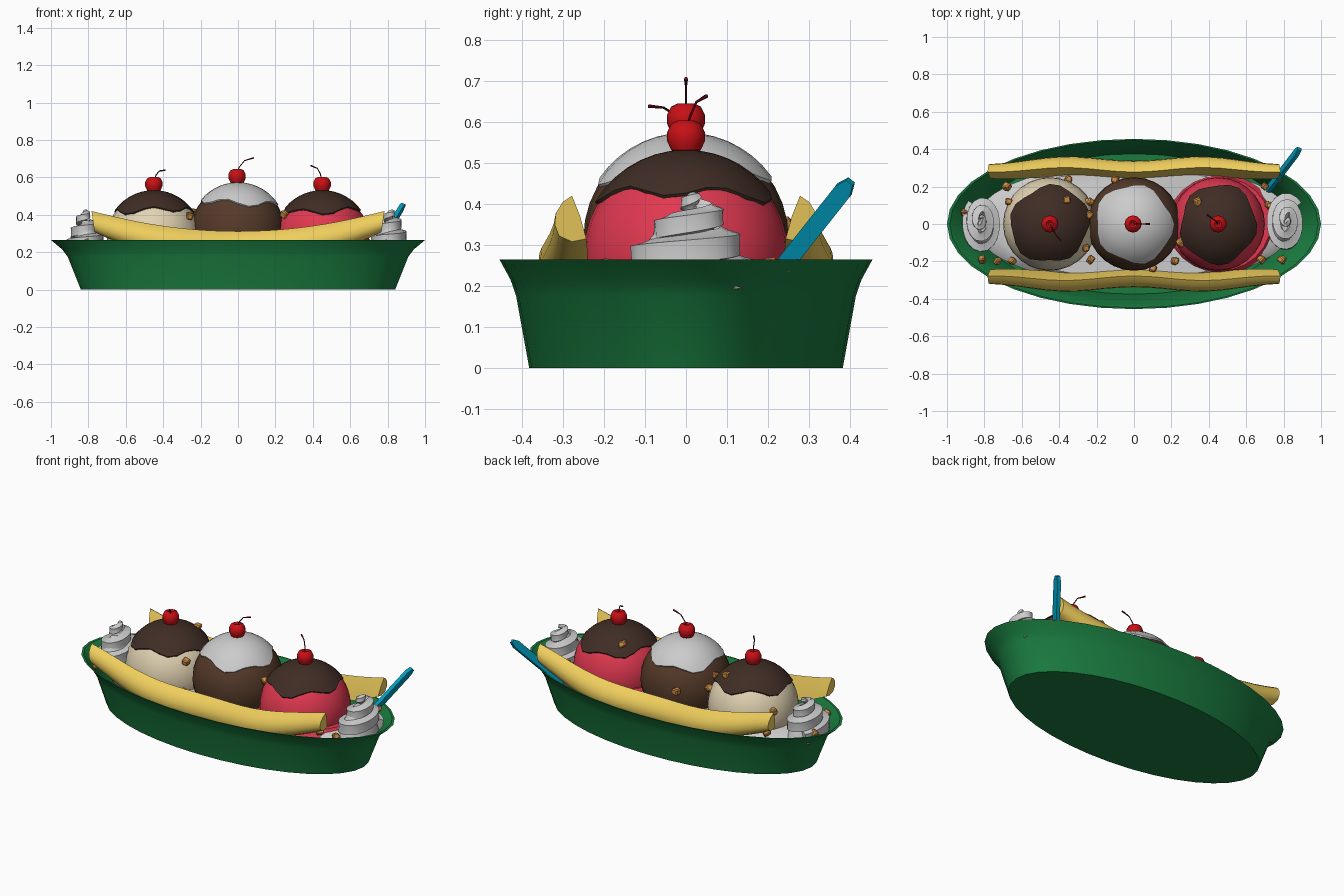
import bpy, bmesh, random
from math import sin, cos, pi, radians, sqrt
from mathutils import Vector, Matrix

if "Cube" in bpy.data.objects:
    bpy.data.objects.remove(bpy.data.objects["Cube"])

random.seed(4)


def material(name, rgb):
    m = bpy.data.materials.new(name)
    m.diffuse_color = (*rgb, 1)
    m.use_nodes = True
    m.node_tree.nodes["Principled BSDF"].inputs["Base Color"].default_value = m.diffuse_color
    return m


GREEN = material("green", (0.01, 0.20, 0.05))
YELLOW = material("yellow", (0.87, 0.62, 0.11))
CREAM = material("vanilla", (0.76, 0.65, 0.45))
BROWN = material("chocolate", (0.09, 0.042, 0.022))
DARK = material("fudge", (0.05, 0.026, 0.018))
PINK = material("strawberry", (0.75, 0.04, 0.08))
RED = material("cherry_red", (0.58, 0.005, 0.008))
STEM = material("stem_red", (0.12, 0.005, 0.01))
BLUE = material("blue", (0.0, 0.34, 0.52))
NUT = material("nut", (0.62, 0.27, 0.06))


def finish(bm, name, mat=None, angle=40):
    bmesh.ops.recalc_face_normals(bm, faces=bm.faces)
    me = bpy.data.meshes.new(name)
    bm.to_mesh(me)
    bm.free()
    ob = bpy.data.objects.new(name, me)
    bpy.context.collection.objects.link(ob)
    if mat:
        me.materials.append(mat)
    if angle:
        bpy.ops.object.select_all(action='DESELECT')
        ob.select_set(True)
        bpy.context.view_layer.objects.active = ob
        bpy.ops.object.shade_smooth_by_angle(angle=radians(angle))
    return ob


def skin(name, rings, mat=None, angle=40):
    """Bridge a list of equal-length point rings and cap both ends."""
    bm = bmesh.new()
    vs = [[bm.verts.new(p) for p in ring] for ring in rings]
    n = len(vs[0])
    for a, b in zip(vs, vs[1:]):
        for i in range(n):
            j = (i + 1) % n
            bm.faces.new((a[i], a[j], b[j], b[i]))
    bm.faces.new(vs[0])
    bm.faces.new(vs[-1])
    return finish(bm, name, mat, angle)


def ellipse(rx, ry, z, n=36, cx=0.0):
    return [(cx + rx * cos(2 * pi * i / n), ry * sin(2 * pi * i / n), z) for i in range(n)]


def tube(name, path, radii, n, mat=None, ridge=0.0, angle=40):
    """Sweep a round or ridged section along a path."""
    rings = []
    for k, p in enumerate(path):
        t = (path[min(k + 1, len(path) - 1)] - path[max(k - 1, 0)]).normalized()
        u = t.cross(Vector((0.01, 0.02, 1))).normalized()
        v = t.cross(u)
        ring = []
        for i in range(n):
            a = 2 * pi * i / n
            r = radii[k] * (1 + (ridge if i % 2 else -ridge))
            ring.append(p + r * (u * cos(a) + v * sin(a)))
        rings.append(ring)
    return skin(name, rings, mat, angle)


# Boat-shaped dish, hollow
profile = [(0.84, 0), (0.91, 0.175), (0.94, 0.215), (1.0, 0.265),
           (0.985, 0.265), (0.925, 0.215), (0.89, 0.17), (0.825, 0.025)]
skin("dish", [ellipse(r, r * 0.455, z) for r, z in profile], GREEN, 35)

# Cream bed and melted puddle
skin("cream_bed", [ellipse(0.74, 0.27, 0.03), ellipse(0.86, 0.33, 0.19),
                   ellipse(0.80, 0.29, 0.225)])
skin("melted_puddle", [ellipse(0.30, 0.27, 0.2, 24, 0.46),
                       ellipse(0.27, 0.25, 0.24, 24, 0.46)], PINK)

# Scoops with wavy sauce caps
R = 0.25
SCOOPS = [("left", -0.45, 0.275, CREAM, DARK, 0.3),
          ("middle", 0.0, 0.317, BROWN, None, 1.7),
          ("right", 0.45, 0.275, PINK, DARK, 2.6)]


def sauce(name, x, z, mat, phase):
    n, rings = 24, []
    steps = [(t / 7, R + 0.007) for t in range(1, 8)] + [(1.03, R - 0.01)]
    for t, r in steps:
        ring = []
        for i in range(n):
            a = 2 * pi * i / n
            edge = radians(54 + 4 * sin(5 * a + phase) + 2.5 * sin(2 * a + 2 * phase))
            th = edge * t
            ring.append((x + r * sin(th) * cos(a), r * sin(th) * sin(a), z + r * cos(th)))
        rings.append(ring)
    skin(name, rings, mat)


# Cherry stem paths as offsets from the cherry centre
STEMS = {"left": [(0, 0, 0.02), (0.012, -0.02, 0.05), (0.03, -0.055, 0.072), (0.06, -0.09, 0.075)],
         "middle": [(0, 0, 0.02), (0.012, 0, 0.05), (0.04, 0, 0.085), (0.09, 0, 0.1)],
         "right": [(0, 0, 0.02), (-0.01, 0.012, 0.055), (-0.025, 0.025, 0.085), (-0.06, 0.05, 0.1)]}

for side, x, z, mat, top, phase in SCOOPS:
    bm = bmesh.new()
    bmesh.ops.create_uvsphere(bm, u_segments=28, v_segments=18, radius=R,
                              matrix=Matrix.Translation((x, 0, z)))
    finish(bm, side + "_scoop", mat)
    sauce(side + "_sauce", x, z, top, phase)
    # Cherry: sphere with a dimple at the top
    c = Vector((x - 0.005 if side == "middle" else x, 0, z + R + 0.038))
    prof = [(0.015, -0.042), (0.036, -0.032), (0.046, -0.01), (0.046, 0.012),
            (0.036, 0.032), (0.02, 0.04), (0.008, 0.03)]
    skin(side + "_cherry", [[c + Vector(p) for p in ellipse(r, r, h, 12)] for r, h in prof], RED)
    tube(side + "_cherry_stem", [c + Vector(p) for p in STEMS[side]],
         [0.003, 0.003, 0.003, 0.005], 6, STEM)

# Banana halves: D-shaped section, curved along the dish
section = [(0.0, 0.0), (0.032, -0.022), (0.056, -0.06), (0.06, -0.10), (0.045, -0.14),
           (0.0, -0.16), (-0.05, -0.15), (-0.028, -0.07)]
for side, s in (("front", -1), ("back", 1)):
    rings = []
    for k in range(-10, 11):
        x = 0.775 * k / 10
        t = abs(k) / 10
        yc = 0.278 + 0.024 * sin(pi * min(1, t * 1.05)) ** 2
        zt = 0.312 + 0.108 * t * t
        f = 1 - 0.30 * max(0, (t - 0.45) / 0.55) ** 1.5
        rings.append([(x + (0.02 if k > 0 else -0.02) * (dz + 0.08) * 10 * (t > 0.95) * 0.5,
                       s * (yc + dy * f), zt + dz * f) for dy, dz in section])
    skin(side + "_banana", rings, YELLOW, 50)

# Whipped cream swirls at both ends
for side, s in (("left", -1), ("right", 1)):
    path, radii = [], []
    N = 60
    for k in range(N + 1):
        t = k / N
        a = 2 * pi * 2.9 * t + (0.8 if s > 0 else 2.2)
        q = (1 - t) ** 0.8
        path.append(Vector((s * 0.81 + 0.068 * q * cos(a) + s * 0.01 * t,
                            0.125 * q * sin(a) + 0.03 * t, 0.225 + 0.2 * t)))
        radii.append(0.045 * (1 - t) ** 0.45 + 0.003)
    tube(side + "_whipped_cream", path, radii, 10, None, 0.13, 45)
    skin(side + "_cream_core", [ellipse(0.09, 0.14, 0.2, 20, s * 0.81),
                                ellipse(0.07, 0.11, 0.29, 20, s * 0.81),
                                ellipse(0.02, 0.04, 0.37, 20, s * 0.81)])

# Flat stick with a pointed tip
d = Vector((0.13, 0.17, 0.215)).normalized()
w = d.cross(Vector((1, 0, 0))).normalized()
h = d.cross(w)
base, length = Vector((0.70, 0.16, 0.15)), 0.43
rings = []
for t, wd in ((0, 0.022), (0.93, 0.022), (1, 0.010)):
    p = base + d * length * t
    rings.append([p + w * wd * a + h * 0.011 * b for a, b in ((-1, -1), (1, -1), (1, 1), (-1, 1))])
skin("spoon_handle", rings, BLUE, 30)

# Chopped nuts dropped onto whatever lies beneath
spots = [(-0.24, 0.12), (-0.24, 0.05), (-0.1, 0.235), (-0.35, 0.24), (-0.23, -0.19),
         (-0.26, -0.13), (0.1, -0.24), (0.22, -0.2), (0.34, 0.12), (0.25, -0.1),
         (0.7, 0.2), (0.77, 0.24), (0.72, 0.1), (0.79, -0.19), (0.68, -0.19),
         (-0.90, 0.06), (-0.67, 0.12), (-0.68, 0.2), (-0.73, -0.2), (-0.81, -0.19),
         (-0.65, -0.2), (-0.36, 0.13)]
bm = bmesh.new()
for x, y in spots:
    z = 0.245
    for _, sx, sz, *_ in SCOOPS:
        q = (R + 0.008) ** 2 - (x - sx) ** 2 - y * y
        if q > 0:
            z = max(z, sz + sqrt(q))
    rot = Matrix.Rotation(random.uniform(0, 6), 4, Vector((random.random(), random.random(), 0.5)))
    new = bmesh.ops.create_cube(bm, size=0.036, matrix=Matrix.Translation((x, y, z)) @ rot)
    for v in new["verts"]:
        v.co += Vector([random.uniform(-0.005, 0.005) for _ in range(3)])
bmesh.ops.bevel(bm, geom=bm.edges[:], offset=0.006, segments=1, affect='EDGES')
finish(bm, "chopped_nuts", NUT, 0)
